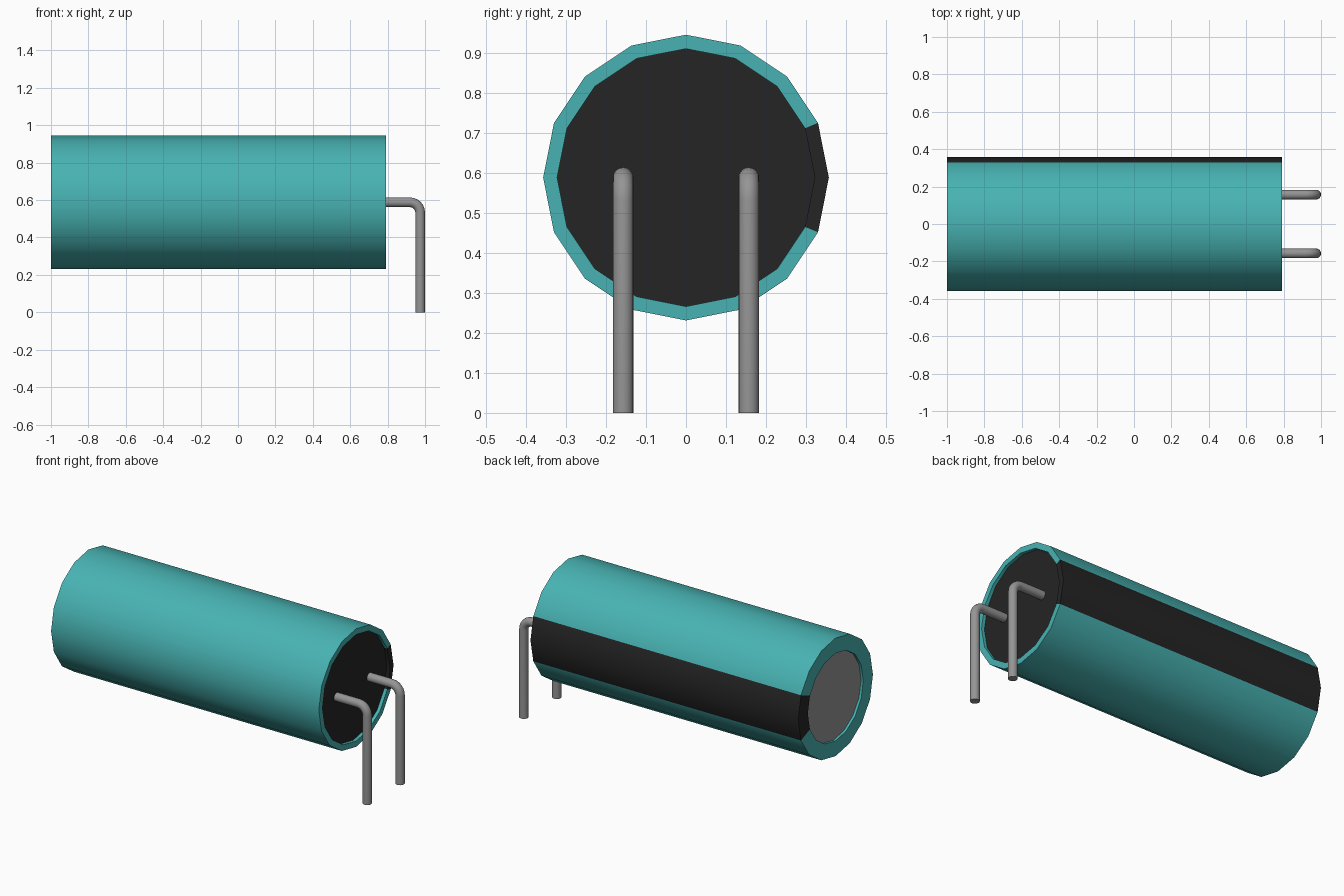
import bpy, bmesh, math
from mathutils import Vector

cube = bpy.data.objects.get("Cube")
if cube:
    bpy.data.objects.remove(cube, do_unlink=True)

AXIS_Z = 0.588   # height of the can axis
SIDES = 16


def material(name, rgb):
    m = bpy.data.materials.new(name)
    m.use_nodes = True
    m.diffuse_color = (*rgb, 1)
    m.node_tree.nodes["Principled BSDF"].inputs["Base Color"].default_value = (*rgb, 1)
    return m


teal = material("teal sleeve", (0.065, 0.45, 0.45))
black = material("black", (0.018, 0.018, 0.018))
grey = material("grey metal", (0.30, 0.30, 0.30))


def finish(name, bm, mats):
    bmesh.ops.recalc_face_normals(bm, faces=bm.faces)
    mesh = bpy.data.meshes.new(name)
    bm.to_mesh(mesh)
    bm.free()
    for m in mats:
        mesh.materials.append(m)
    obj = bpy.data.objects.new(name, mesh)
    bpy.context.collection.objects.link(obj)
    bpy.ops.object.select_all(action='DESELECT')
    obj.select_set(True)
    bpy.context.view_layer.objects.active = obj
    bpy.ops.object.shade_smooth_by_angle(angle=math.radians(40))
    return obj


def lathe(bm, profile):
    """Rings around the x axis for (x, radius) points, joined by quads."""
    rings = []
    for x, r in profile:
        ring = []
        for i in range(SIDES):
            a = 2 * math.pi * i / SIDES
            ring.append(bm.verts.new((x, r * math.cos(a), AXIS_Z + r * math.sin(a))))
        rings.append(ring)
    for r0, r1 in zip(rings, rings[1:]):
        for i in range(SIDES):
            j = (i + 1) % SIDES
            f = bm.faces.new((r0[i], r0[j], r1[j], r1[i]))
            # polarity stripe: the two segments meeting at +y
            f.material_index = 1 if i in (0, SIDES - 1) else 0
    return rings


# Sleeve with folded rims at both ends
bm = bmesh.new()
lathe(bm, [(-0.985, 0.265), (-1.0, 0.265), (-1.0, 0.357),
           (0.79, 0.357), (0.79, 0.322), (0.77, 0.322)])
finish("sleeve", bm, [teal, black])


# End discs, slightly recessed
def disc(name, x0, x1, r, mat):
    bm = bmesh.new()
    rings = lathe(bm, [(x0, r), (x1, r)])
    for ring in rings:
        bm.faces.new(ring)
    for f in bm.faces:
        f.material_index = 0
    finish(name, bm, [mat])


disc("metal_end", -0.985, -0.96, 0.266, grey)
disc("rubber_seal", 0.74, 0.77, 0.323, black)


# Bent wire leads: a round section swept along an L with a rounded corner
def lead(name, y, radius=0.026, bend=0.055, x_end=0.974, sides=16):
    path = [(Vector((0.75, y, AXIS_Z)), 0.0)]
    for k in range(7):
        a = math.pi / 2 * k / 6
        path.append((Vector((x_end - bend + bend * math.sin(a), y,
                             AXIS_Z - bend + bend * math.cos(a))), a))
    path.append((Vector((x_end, y, 0)), math.pi / 2))
    bm = bmesh.new()
    rings = []
    for p, a in path:
        up = Vector((math.sin(a), 0, math.cos(a)))
        rings.append([bm.verts.new(p + radius * (up * math.cos(t) + Vector((0, math.sin(t), 0))))
                      for t in (2 * math.pi * i / sides for i in range(sides))])
    for r0, r1 in zip(rings, rings[1:]):
        for i in range(sides):
            j = (i + 1) % sides
            bm.faces.new((r0[i], r0[j], r1[j], r1[i]))
    bm.faces.new(rings[0])
    bm.faces.new(rings[-1])
    finish(name, bm, [grey])


lead("front_lead", -0.157)
lead("back_lead", 0.157)
